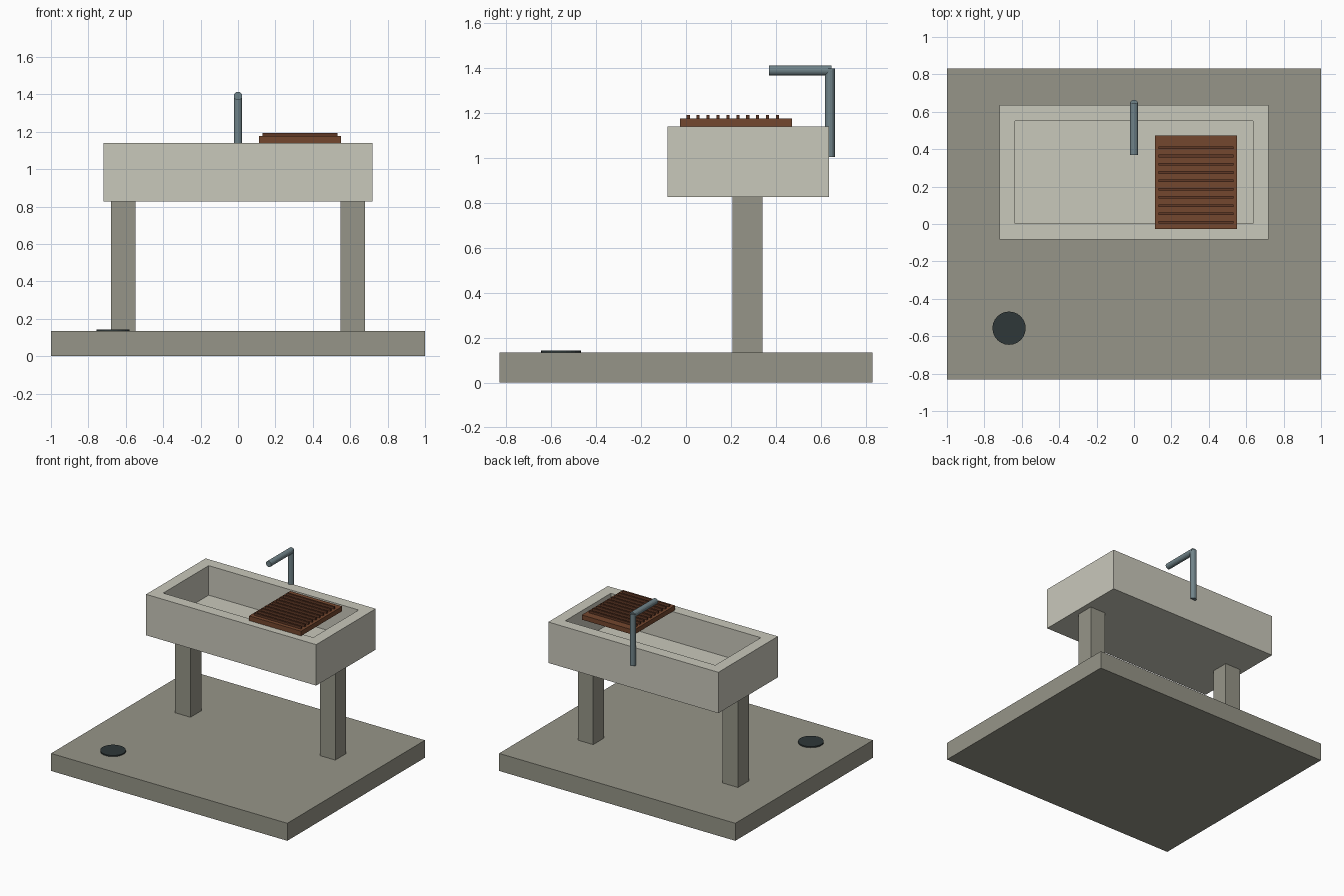
import bpy, math

if "Cube" in bpy.data.objects:
    bpy.data.objects.remove(bpy.data.objects["Cube"])


def material(name, r, g, b):
    m = bpy.data.materials.new(name)
    lin = [((c / 255 + 0.055) / 1.055) ** 2.4 for c in (r, g, b)]
    m.diffuse_color = (*lin, 1)
    m.use_nodes = True
    m.node_tree.nodes["Principled BSDF"].inputs["Base Color"].default_value = m.diffuse_color
    return m


STONE = material("dark_stone", 150, 149, 136)
PALE = material("pale_stone", 201, 200, 187)
WOOD = material("brown_wood", 116, 71, 46)
DARK_WOOD = material("dark_brown_wood", 96, 57, 38)
METAL = material("grey_metal", 112, 131, 137)
DRAIN = material("dark_drain", 46, 55, 56)


def box(name, x, y, z, mat):
    """Box from (min, max) ranges on each axis."""
    mid = [(a + b) / 2 for a, b in (x, y, z)]
    bpy.ops.mesh.primitive_cube_add(size=1, location=mid)
    o = bpy.context.object
    o.name = name
    o.scale = [b - a for a, b in (x, y, z)]
    bpy.ops.object.transform_apply(location=False, rotation=False, scale=True)
    o.data.materials.append(mat)
    return o


def rod(name, centre, radius, length, mat, sides, rot=(0, 0, 0)):
    bpy.ops.mesh.primitive_cylinder_add(vertices=sides, radius=radius, depth=length,
                                        location=centre, rotation=rot)
    o = bpy.context.object
    o.name = name
    o.data.materials.append(mat)
    return o


# Floor slab
FLOOR = 0.134
box("floor_slab", (-1, 1), (-0.832, 0.832), (0, FLOOR), STONE)

# Basin bottom, legs and walls
X, Y0, Y1, WALL = 0.72, -0.083, 0.637, 0.085
Z0, Z1, Z2 = 0.827, 0.914, 1.14
box("basin_bottom", (-X, X), (Y0, Y1), (Z0, Z1), PALE)
for side, s in (("left", -1), ("right", 1)):
    box(side + "_leg", sorted((s * 0.548, s * 0.678)), (0.208, 0.34), (FLOOR, Z0), STONE)
    box(side + "_wall", sorted((s * (X - WALL), s * X)), (Y0, Y1), (Z1, Z2), PALE)
inner = (-X + WALL, X - WALL)
box("front_wall", inner, (Y0, Y0 + WALL), (Z1, Z2), PALE)
box("back_wall", inner, (Y1 - WALL, Y1), (Z1, Z2), PALE)

# Washboard with ten ridges
box("washboard", (0.112, 0.552), (-0.026, 0.472), (Z2, 1.176), WOOD)
for i in range(10):
    y = 0.01 + i * 0.0442
    box(f"washboard_ridge_{i + 1}", (0.132, 0.532), (y - 0.007, y + 0.007),
        (1.176, 1.193), DARK_WOOD)

# Tap
rod("tap_pipe", (0, 0.641, 1.203), 0.0225, 0.394, METAL, 16)
rod("tap_spout", (0, 0.509, 1.391), 0.0225, 0.278, METAL, 16, (math.pi / 2, 0, 0))

# Floor drain
rod("floor_drain", (-0.668, -0.557, FLOOR + 0.0045), 0.089, 0.009, DRAIN, 24)
